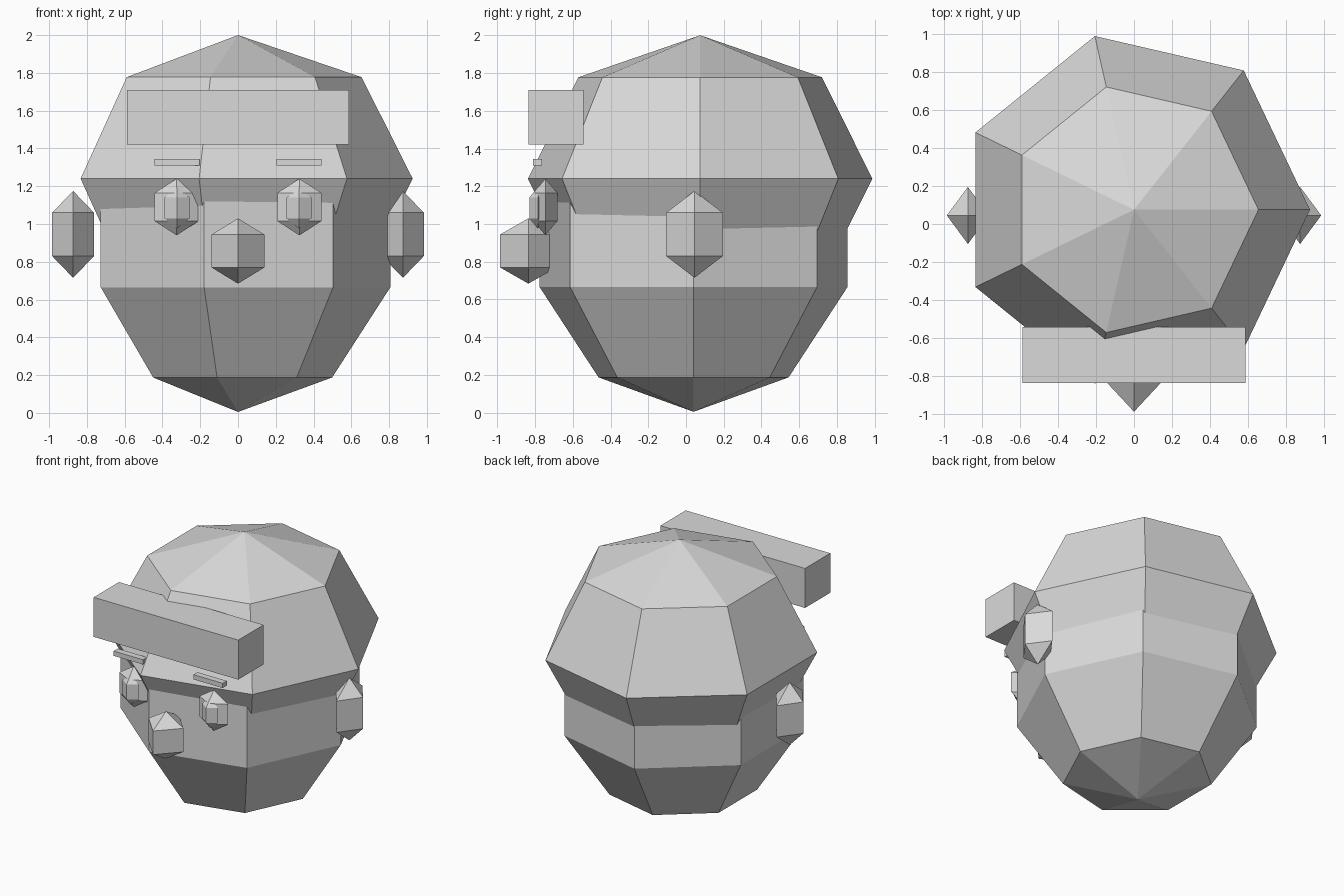
import bpy, bmesh
from math import sin, cos, pi

if "Cube" in bpy.data.objects:
    bpy.data.objects.remove(bpy.data.objects["Cube"])

grey = bpy.data.materials.new("light grey")
grey.diffuse_color = (0.7, 0.7, 0.7, 1)
grey.use_nodes = True
grey.node_tree.nodes["Principled BSDF"].inputs["Base Color"].default_value = grey.diffuse_color


def finish(name, bm):
    bmesh.ops.recalc_face_normals(bm, faces=bm.faces)
    mesh = bpy.data.meshes.new(name)
    bm.to_mesh(mesh)
    bm.free()
    mesh.materials.append(grey)
    obj = bpy.data.objects.new(name, mesh)
    bpy.context.collection.objects.link(obj)
    return obj


def ball(name, centre, radii, sides, bands):
    """Faceted globe with its first corner on +x."""
    bm = bmesh.new()
    cx, cy, cz = centre
    rx, ry, rz = radii
    top = bm.verts.new((cx, cy, cz + rz))
    bottom = bm.verts.new((cx, cy, cz - rz))
    rings = []
    for b in range(1, bands):
        t = pi * b / bands
        rings.append([bm.verts.new((cx + rx * sin(t) * cos(2 * pi * i / sides),
                                    cy + ry * sin(t) * sin(2 * pi * i / sides),
                                    cz + rz * cos(t))) for i in range(sides)])
    for i in range(sides):
        j = (i + 1) % sides
        bm.faces.new((top, rings[0][i], rings[0][j]))
        bm.faces.new((bottom, rings[-1][j], rings[-1][i]))
        for a, b in zip(rings, rings[1:]):
            bm.faces.new((a[i], b[i], b[j], a[j]))
    return finish(name, bm)


def box(name, lo, hi):
    bm = bmesh.new()
    bmesh.ops.create_cube(bm, size=1)
    for v in bm.verts:
        v.co = [(l + h) / 2 + c * (h - l) for l, h, c in zip(lo, hi, v.co)]
    return finish(name, bm)


# Head and hair cap
ball("head", (0, 0.04, 0.96), (0.848, 0.879, 0.955), 7, 5)
ball("hair", (0, 0.075, 1.24), (0.925, 0.936, 0.76), 7, 4)

# Fringe block over the forehead
box("fringe", (-0.587, -0.835, 1.42), (0.587, -0.542, 1.71))

# Nose
ball("nose", (0, -0.835, 0.857), (0.163, 0.175, 0.173), 4, 3)

# Paired features
for side, s in (("left", -1), ("right", 1)):
    ball(side + "_eye", (s * 0.325, -0.745, 1.09), (0.134, 0.073, 0.15), 4, 3)
    ball(side + "_pupil", (s * 0.323, -0.785, 1.085), (0.075, 0.052, 0.11), 4, 3)
    ball(side + "_ear", (s * 0.873, 0.045, 0.945), (0.128, 0.173, 0.23), 4, 3)
    x = sorted((s * 0.205, s * 0.443))
    box(side + "_eyebrow", (x[0], -0.81, 1.31), (x[1], -0.763, 1.345))
